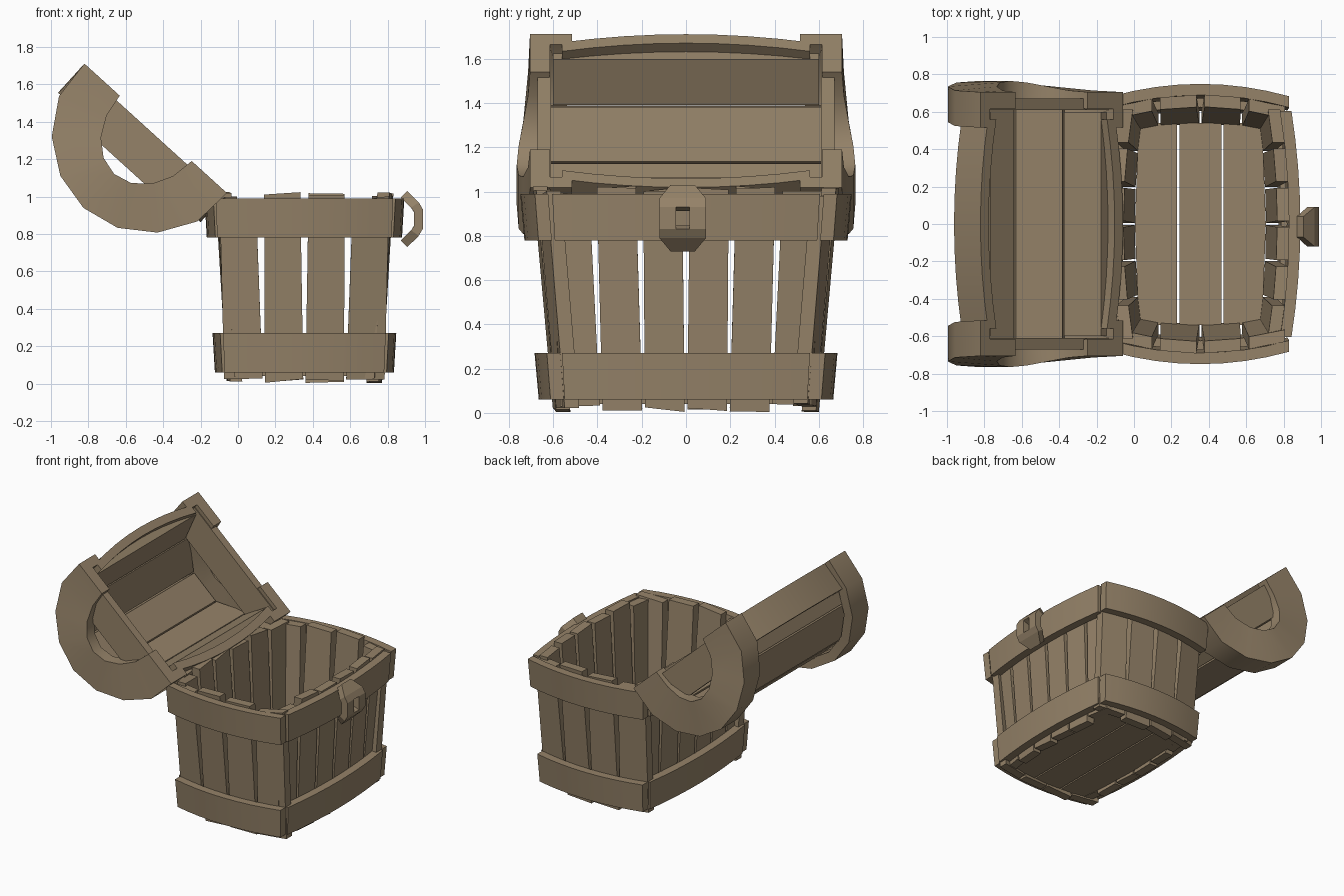
import bpy, bmesh, math, random
from mathutils import Vector

if "Cube" in bpy.data.objects:
    bpy.data.objects.remove(bpy.data.objects["Cube"])

random.seed(4)
wood = bpy.data.materials.new("weathered brown")
wood.diffuse_color = (0.30, 0.225, 0.14, 1)
wood.use_nodes = True
wood.node_tree.nodes["Principled BSDF"].inputs["Base Color"].default_value = wood.diffuse_color
CX = 0.355                                   # box centre in x


def finish(name, bm, smooth=False):
    bmesh.ops.recalc_face_normals(bm, faces=bm.faces)
    me = bpy.data.meshes.new(name)
    bm.to_mesh(me)
    bm.free()
    me.materials.append(wood)
    if smooth:
        me.shade_smooth()
        me.set_sharp_from_angle(angle=math.radians(30))
    ob = bpy.data.objects.new(name, me)
    bpy.context.collection.objects.link(ob)
    return ob


def loft(name, rings, smooth=False):
    """Solid lofted through equal rings of points, capped at both ends."""
    bm = bmesh.new()
    vs = [[bm.verts.new(p) for p in r] for r in rings]
    n = len(vs[0])
    for a, b in zip(vs, vs[1:]):
        for i in range(n):
            j = (i + 1) % n
            bm.faces.new((a[i], a[j], b[j], b[i]))
    bm.faces.new(vs[0])
    bm.faces.new(vs[-1])
    return finish(name, bm, smooth)


# ---------- box: tapered, bowed walls ----------
def wall(axis, sign, u, z, out):
    """Point on a box wall at run u and height z, pushed outwards by out."""
    if axis == "y":
        return Vector((CX + u, sign * (0.60 + 0.09 * z - 0.065 * (u / 0.47) ** 2 + out), z))
    return Vector((CX + sign * (0.415 + 0.06 * z - 0.05 * (u / 0.62) ** 2 + out), u, z))


def wall_planks(axis, sign, count, low, high, gap):
    for i in range(count):
        rings = []
        t0, b0 = (0.985, 0.03) if i in (0, count - 1) else (1.01, 0.015)
        for e in (0, 1):
            k = 2 * (i + e) / count - 1
            side = 1 - 2 * e
            zb = b0 + random.uniform(-0.012, 0.012)
            zt = t0 + random.uniform(-0.012, 0.02)
            ub, ut = k * low + side * 0.006, k * high + side * gap
            rings.append([wall(axis, sign, ub, zb, 0), wall(axis, sign, ut, zt, 0),
                          wall(axis, sign, ut, zt, -0.065), wall(axis, sign, ub, zb, -0.065)])
        loft("wall_plank", rings)


def wall_band(axis, sign, half, z0, z1):
    rings = []
    for i in range(9):
        u = half * (i / 4 - 1)
        v = u * 0.98
        rings.append([wall(axis, sign, v, z0, 0.06), wall(axis, sign, u, z1, 0.06),
                      wall(axis, sign, u, z1, 0), wall(axis, sign, v, z0, 0)])
    loft("wall_band", rings, True)


for s in (-1, 1):
    wall_planks("y", s, 4, 0.435, 0.475, 0.022)
    wall_planks("x", s, 6, 0.575, 0.63, 0.017)
    wall_band("y", s, 0.475, 0.78, 0.99)
    wall_band("x", s, 0.605, 0.78, 0.99)
    wall_band("y", s, 0.435, 0.06, 0.27)
    wall_band("x", s, 0.56, 0.06, 0.27)

# floor boards, outer ones tapered towards the ends
for k in (-1, 0, 1):
    rings = []
    for y in (-0.54, 0, 0.54):
        a, b = CX + k * 0.237 - 0.113, CX + k * 0.237 + 0.113
        if y and k < 0:
            a += 0.02
        if y and k > 0:
            b -= 0.02
        rings.append([(a, y, 0.04), (b, y, 0.04), (b, y, 0.085), (a, y, 0.085)])
    loft("floor_board", rings)

# ---------- lock plate: bowed octagon with a keyhole ----------
bm = bmesh.new()
rows = [(-0.15, 0.055), (-0.09, 0.105), (-0.05, 0.105), (0.05, 0.105), (0.09, 0.105), (0.15, 0.055)]
grid = [[bm.verts.new((1.0 - 4.2 * dz * dz, -0.015 + y, 0.88 + dz)) for y in (-w, -0.03, 0.03, w)]
        for dz, w in rows]
for i in range(5):
    for j in range(3):
        if (i, j) != (2, 1):
            bm.faces.new((grid[i][j], grid[i][j + 1], grid[i + 1][j + 1], grid[i + 1][j]))
bmesh.ops.recalc_face_normals(bm, faces=bm.faces)
if sum(f.normal.x for f in bm.faces) < 0:
    bmesh.ops.reverse_faces(bm, faces=bm.faces)
me = bpy.data.meshes.new("lock_plate")
bm.to_mesh(me)
bm.free()
me.materials.append(wood)
lock = bpy.data.objects.new("lock_plate", me)
bpy.context.collection.objects.link(lock)
solid = lock.modifiers.new("thickness", "SOLIDIFY")
solid.thickness, solid.offset = 0.05, -1

# ---------- lid: open half barrel, d runs across the opening, n is its depth ----------
D, N, C = Vector((-0.74, 0, 0.672)), Vector((-0.672, 0, -0.74)), Vector((-0.44, 0, 1.365))


def lid(d, y, n):
    return C + D * d + N * n + Vector((0, y, 0))


for s in (-1, 1):
    # end hoop: L section, strap over the barrel plus an end plate
    rings = []
    for i in range(9):
        t = math.pi * i / 8
        c, sn = math.cos(t), math.sin(t)

        def at(rd, rn, lim, y):
            return lid(max(-lim, min(lim, rd * c)), s * y, rn * sn)
        yo = 0.765 - 0.06 * c * c
        rings.append([at(0.54, 0.575, 0.515, yo), at(0.26, 0.33, 0.26, yo),
                      at(0.26, 0.33, 0.26, yo - 0.09), at(0.47, 0.505, 0.445, yo - 0.09),
                      at(0.47, 0.505, 0.445, yo - 0.19), at(0.54, 0.575, 0.515, yo - 0.19)])
    loft("lid_hoop", rings, True)

    # straight end board closing the rim
    loft("lid_end_board", [[lid(d, s * 0.61, 0.03), lid(d, s * 0.67, 0.03),
                            lid(d * 0.85, s * 0.67, 0.26), lid(d * 0.85, s * 0.61, 0.26)]
                           for d in (-0.44, 0.44)])

    # bowed rim strip along the front and hinge edges
    rings = []
    for i in range(9):
        y = 0.56 * (i / 4 - 1)
        d = 0.515 - 0.055 * (y / 0.56) ** 2
        rings.append([lid(s * d, y, 0), lid(s * d, y, 0.21),
                      lid(s * (d - 0.06), y, 0.21), lid(s * (d - 0.06), y, 0)])
    loft("lid_rim_strip", rings, True)

# flat barrel planks
for i in range(5):
    a = 36 * i + (6 if i == 0 else 0.7)
    b = 36 * (i + 1) - (6 if i == 4 else 0.7)
    h = 0.60 if i in (0, 4) else 0.65
    rings = []
    for y in (-h, h):
        ring = []
        for rd, rn, t in ((0.46, 0.505, a), (0.46, 0.505, b), (0.40, 0.45, b), (0.40, 0.45, a)):
            t = math.radians(t)
            ring.append(lid(rd * math.cos(t), y, rn * math.sin(t)))
        rings.append(ring)
    loft("lid_plank", rings)
